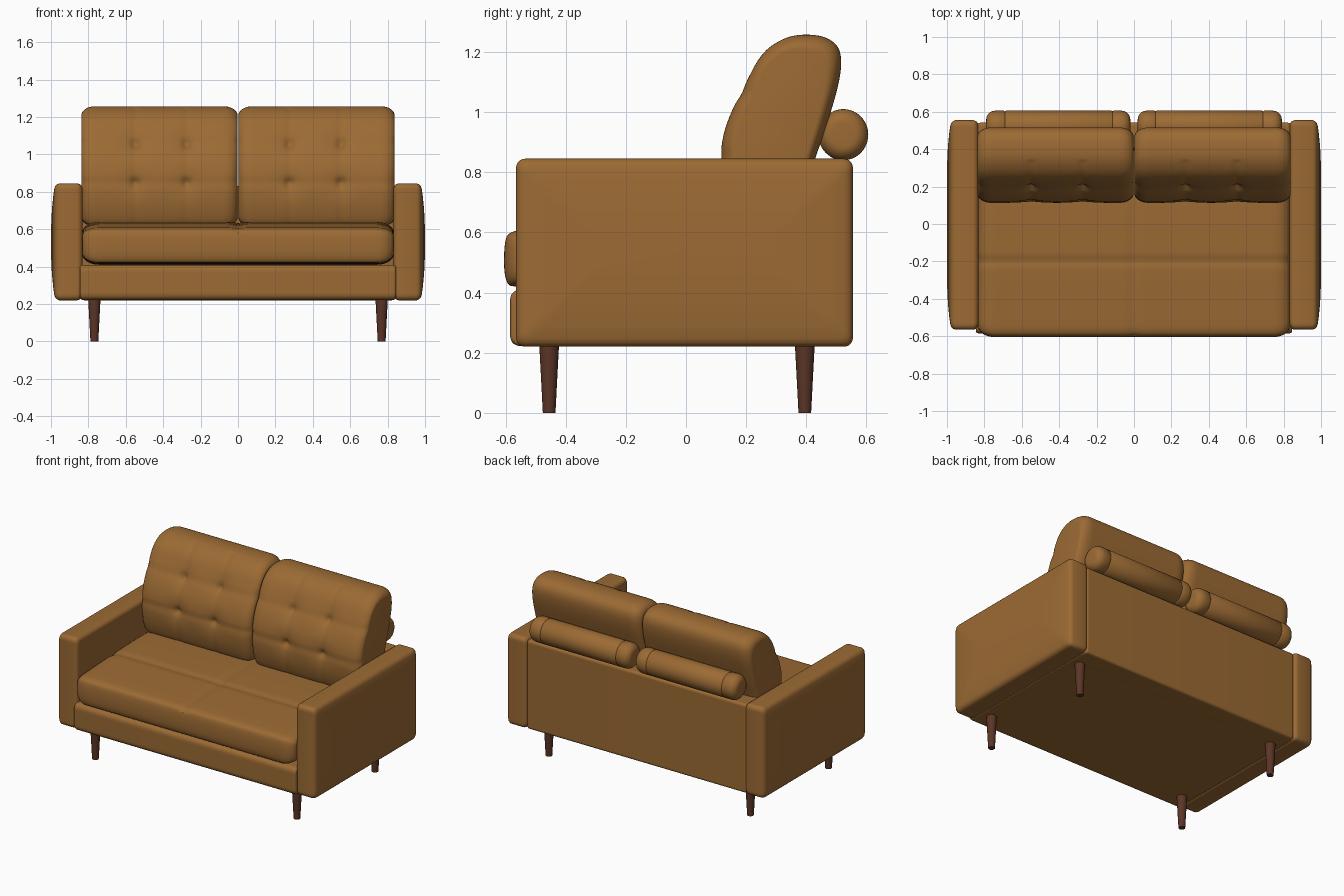
import bpy, bmesh, math

if "Cube" in bpy.data.objects:
    bpy.data.objects.remove(bpy.data.objects["Cube"], do_unlink=True)


def material(name, rgb):
    m = bpy.data.materials.new(name)
    m.use_nodes = True
    m.diffuse_color = (*rgb, 1)
    bsdf = m.node_tree.nodes["Principled BSDF"]
    bsdf.inputs["Base Color"].default_value = (*rgb, 1)
    bsdf.inputs["Roughness"].default_value = 0.7
    return m


LEATHER = material("tan leather", (0.33, 0.145, 0.034))
WOOD = material("dark wood", (0.105, 0.036, 0.02))


def soften(points, rounds=3):
    """Round a closed outline by repeated corner cutting."""
    for _ in range(rounds):
        out = []
        for (a, b), (c, d) in zip(points, points[1:] + points[:1]):
            out += [(a * .75 + c * .25, b * .75 + d * .25),
                    (a * .25 + c * .75, b * .25 + d * .75)]
        points = out
    return points


def resample(points, step):
    """Space the outline points evenly."""
    out = []
    for (a, b), (c, d) in zip(points, points[1:] + points[:1]):
        n = max(1, round(math.hypot(c - a, d - b) / step))
        out += [(a + (c - a) * i / n, b + (d - b) * i / n) for i in range(n)]
    return out


def rounded_box(y0, y1, z0, z1, r):
    """Outline of a box in y and z with corners of radius r."""
    e = 2 * r
    return soften([(y0, z0 + e), (y0, z0), (y0 + e, z0),
                   (y1 - e, z0), (y1, z0), (y1, z0 + e),
                   (y1, z1 - e), (y1, z1), (y1 - e, z1),
                   (y0 + e, z1), (y0, z1), (y0, z1 - e)])


def rounded_ends(x0, x1, length, inset, middle=1):
    """Sections (x, inset) of a bar whose two ends are rounded over."""
    arc = [math.pi / 2 * i / 8 for i in range(9)]
    end = [(length * (1 - math.sin(a)), inset * (1 - math.cos(a))) for a in reversed(arc)]
    start = [(x0 + x, d) for x, d in end]
    a, b = x0 + length, x1 - length
    mid = [(a + (b - a) * i / middle, 0) for i in range(1, middle)]
    return start + mid + [(x1 - x, d) for x, d in reversed(end)]


def loft(name, outline, sections, side=1, dent=None):
    """Sweep an outline along x, shrinking it by each section's inset."""
    ys, zs = zip(*outline)
    cy, cz = (min(ys) + max(ys)) / 2, (min(zs) + max(zs)) / 2
    hy, hz = max(ys) - cy, max(zs) - cz
    bm = bmesh.new()
    rings = [[bm.verts.new((side * x, cy + (y - cy) * (1 - d / hy), cz + (z - cz) * (1 - d / hz)))
              for y, z in outline] for x, d in sections]
    n = len(outline)
    for r, s in zip(rings, rings[1:]):
        for i in range(n):
            j = (i + 1) % n
            bm.faces.new((r[i], r[j], s[j], s[i]))
    bm.faces.new(rings[0])
    bm.faces.new(rings[-1])
    bmesh.ops.recalc_face_normals(bm, faces=bm.faces)
    bm.normal_update()
    if dent:
        moves = [(v, v.normal * dent(v.co, v.normal)) for v in bm.verts]
        for v, move in moves:
            v.co -= move
    mesh = bpy.data.meshes.new(name)
    bm.to_mesh(mesh)
    bm.free()
    obj = bpy.data.objects.new(name, mesh)
    bpy.context.collection.objects.link(obj)
    finish(obj, LEATHER)


def finish(obj, mat):
    obj.data.materials.append(mat)
    bpy.ops.object.select_all(action="DESELECT")
    obj.select_set(True)
    bpy.context.view_layer.objects.active = obj
    bpy.ops.object.shade_smooth_by_angle(angle=math.radians(45))


def bell(distance, width):
    return math.exp(-(distance / width) ** 2)


def back_tufting(co, normal):
    """Buttons in a two by two grid, joined by shallow creases."""
    if normal.y > -0.3:
        return 0
    x, depth = abs(co.x), 0
    for bz in (0.85, 1.065):
        depth += 0.004 * bell(co.z - bz, 0.022)
        for bx in (0.275, 0.55):
            r = math.hypot(x - bx, co.z - bz)
            depth += 0.012 * bell(r, 0.07) + 0.018 * bell(r, 0.022)
    for bx in (0.275, 0.55):
        depth += 0.004 * bell(x - bx, 0.02)
    return depth


def seat_seams(co, normal):
    """A cross of shallow creases on the top of the seat."""
    if normal.z < 0.3:
        return 0
    return 0.007 * bell(co.y + 0.2, 0.025) + 0.006 * bell(co.x, 0.025)


# Frame: low base with a projecting front rail, and the back panel
loft("base", rounded_box(-0.585, 0.53, 0.222, 0.41, 0.04),
     rounded_ends(-0.845, 0.845, 0.02, 0.01))
loft("back_panel", rounded_box(0.40, 0.542, 0.22, 0.832, 0.02),
     rounded_ends(-0.838, 0.838, 0.02, 0.015))

# Seat cushion
seat_outline = [(-0.605, 0.44), (-0.605, 0.57), (-0.585, 0.605), (-0.5, 0.613),
                (-0.2, 0.63), (0.1, 0.642), (0.38, 0.63), (0.4, 0.6),
                (0.4, 0.43), (0.38, 0.41), (-0.57, 0.41)]
loft("seat_cushion", resample(soften(seat_outline), 0.015),
     rounded_ends(-0.832, 0.832, 0.09, 0.055, 90), dent=seat_seams)

# Paired parts
back_outline = [(0.14, 0.64), (0.113, 0.75), (0.113, 0.87), (0.135, 0.97),
                (0.195, 1.09), (0.252, 1.2), (0.33, 1.25), (0.4, 1.26),
                (0.47, 1.25), (0.516, 1.21), (0.516, 1.12), (0.47, 0.96),
                (0.42, 0.82), (0.37, 0.64), (0.34, 0.615), (0.17, 0.615)]
back_outline = resample(soften(back_outline), 0.012)
bolster_outline = [(0.523 + 0.083 * math.cos(math.tau * i / 48),
                    0.925 + 0.085 * math.sin(math.tau * i / 48)) for i in range(48)]

# The arm has a softly domed outer face
arm_sections = rounded_ends(0.832, 0.985, 0.03, 0.028)[:9]
arm_sections += [(0.955, 0), (0.968, 0.005), (0.977, 0.014), (0.982, 0.028),
                 (0.988, 0.07), (0.995, 0.14), (1.0, 0.25)]

# Bolster with a thin groove near each end
bolster_sections = rounded_ends(0.02, 0.79, 0.05, 0.045)
grooves = [(x + dx, d) for x in (0.115, 0.69)
           for dx, d in ((-0.006, 0), (0, 0.004), (0.006, 0))]
bolster_sections[9:9] = grooves

for label, side in (("left", 1), ("right", -1)):
    loft(label + "_arm", rounded_box(-0.565, 0.555, 0.22, 0.845, 0.035), arm_sections, side)
    loft(label + "_back_cushion", back_outline,
         rounded_ends(0.002, 0.838, 0.075, 0.05, 60), side, back_tufting)
    loft(label + "_bolster", bolster_outline, bolster_sections, side)
    for end, y in (("front", -0.455), ("back", 0.395)):
        bpy.ops.mesh.primitive_cone_add(vertices=24, radius1=0.021, radius2=0.033,
                                        depth=0.23, location=(side * 0.768, y, 0.115))
        leg = bpy.context.object
        leg.name = f"{end}_{label}_leg"
        finish(leg, WOOD)
